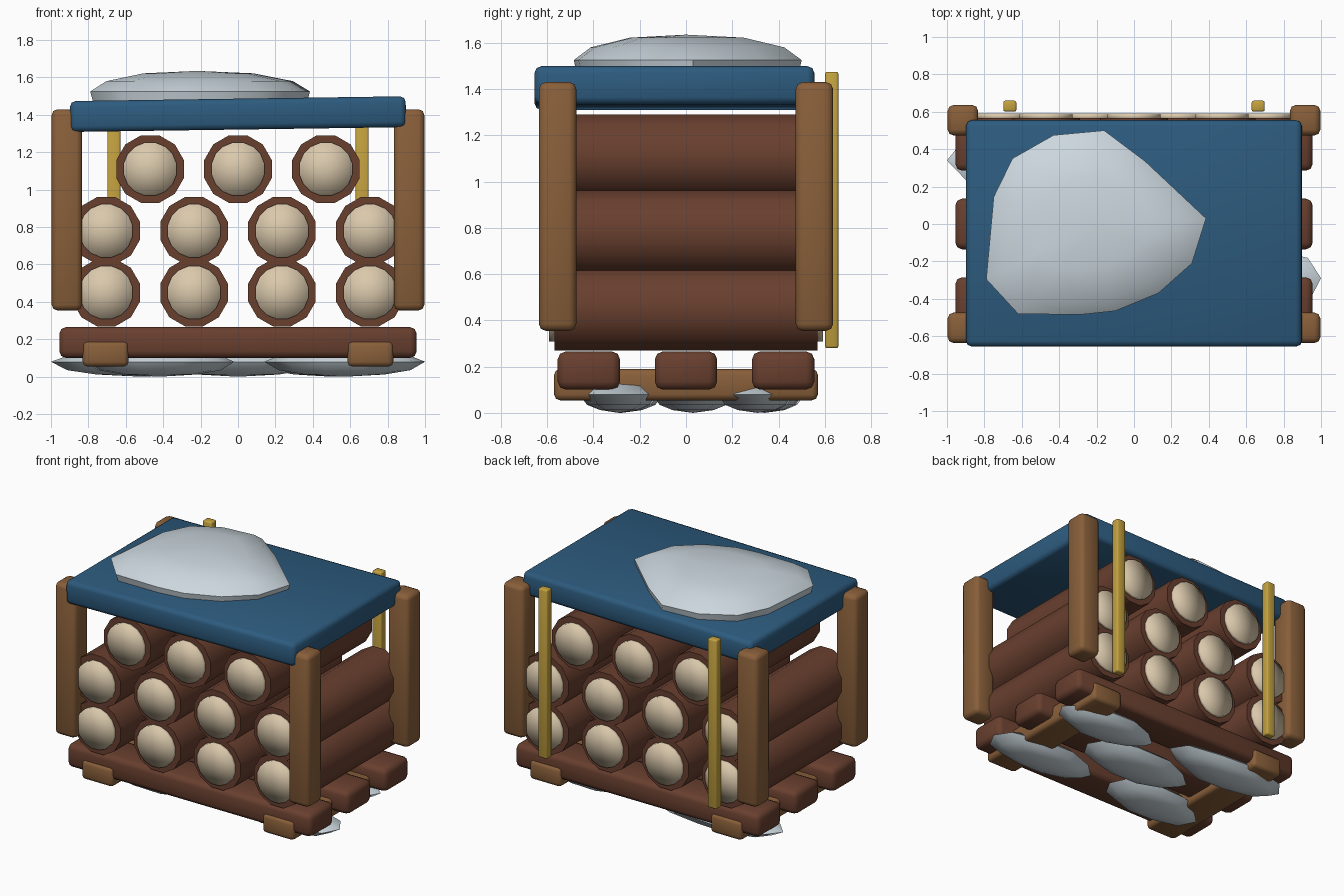
import bpy, bmesh, math, random
from mathutils import Matrix, Vector

random.seed(4)
cube = bpy.data.objects.get("Cube")
if cube:
    bpy.data.objects.remove(cube, do_unlink=True)


def material(name, rgb):
    m = bpy.data.materials.new(name)
    m.use_nodes = True
    m.diffuse_color = (*rgb, 1)
    m.node_tree.nodes["Principled BSDF"].inputs["Base Color"].default_value = (*rgb, 1)
    return m


BARK = material("dark bark brown", (0.14, 0.05, 0.028))
TIMBER = material("light timber brown", (0.25, 0.115, 0.042))
CREAM = material("cut wood cream", (0.70, 0.58, 0.41))
BLUE = material("tarp blue", (0.026, 0.105, 0.21))
YELLOW = material("marker yellow", (0.55, 0.36, 0.05))
SNOW = material("snow white", (0.60, 0.68, 0.73))


def finish(name, bm, mat, loc, angle=None):
    bmesh.ops.recalc_face_normals(bm, faces=bm.faces)
    mesh = bpy.data.meshes.new(name)
    bm.to_mesh(mesh)
    bm.free()
    mesh.materials.append(mat)
    ob = bpy.data.objects.new(name, mesh)
    ob.location = loc
    bpy.context.collection.objects.link(ob)
    bpy.ops.object.select_all(action="DESELECT")
    ob.select_set(True)
    bpy.context.view_layer.objects.active = ob
    if angle:
        bpy.ops.object.shade_smooth_by_angle(angle=math.radians(angle))
    else:
        bpy.ops.object.shade_smooth()
    return ob


def box(name, mat, loc, size, bevel=0.03):
    bm = bmesh.new()
    bmesh.ops.create_cube(bm, size=1)
    bmesh.ops.scale(bm, vec=size, verts=bm.verts)
    bmesh.ops.bevel(bm, geom=bm.edges[:], offset=bevel, segments=2,
                    profile=0.5, affect="EDGES")
    return finish(name, bm, mat, loc, 50)


def cylinder(name, mat, loc, radius, depth, sides, angle=None):
    # Axis along y, with a flat side on top
    bm = bmesh.new()
    bmesh.ops.create_cone(bm, cap_ends=True, cap_tris=True, segments=sides,
                          radius1=radius, radius2=radius, depth=depth)
    turn = Matrix.Rotation(math.pi / 2, 3, "X") @ Matrix.Rotation(math.pi / sides, 3, "Z")
    bmesh.ops.rotate(bm, matrix=turn, verts=bm.verts)
    return finish(name, bm, mat, loc, angle)


def mound(name, outline, loc, rings):
    # Stack of scaled outlines closed to a point at each end; rings are (scale, z)
    bm = bmesh.new()
    n = len(outline)
    loops = []
    for scale, z in rings:
        count = n if scale else 1
        loops.append([bm.verts.new((x * scale, y * scale, z)) for x, y in outline[:count]])
    for a, b in zip(loops, loops[1:]):
        for i in range(n):
            j = (i + 1) % n
            corners = [a[i % len(a)], a[j % len(a)], b[j % len(b)], b[i % len(b)]]
            bm.faces.new(list(dict.fromkeys(corners)))
    return finish(name, bm, SNOW, loc, 60)


# Pallet base: two runners under three slats
for side, x in (("right", -0.708), ("left", 0.708)):
    box("runner_" + side, TIMBER, (x, 0, 0.122), (0.245, 1.14, 0.135), 0.025)
for place, y in (("front", -0.42), ("middle", 0), ("back", 0.42)):
    box("slat_" + place, BARK, (0, y, 0.183), (1.91, 0.27, 0.165), 0.035)

# Stacked logs with pale cut ends
rows = [(0.45, (-0.705, -0.235, 0.235, 0.705)),
        (0.78, (-0.705, -0.235, 0.235, 0.705)),
        (1.11, (-0.47, 0, 0.47))]
for r, (z, xs) in enumerate(rows):
    for c, x in enumerate(xs):
        tag = f"{r + 1}_{c + 1}"
        cylinder("log_" + tag, BARK, (x, 0, z), 0.187, 1.135, 12, 40)
        for end, s in (("front", -1), ("back", 1)):
            cylinder(f"log_end_{end}_{tag}", CREAM, (x, s * 0.575, z), 0.145, 0.034, 16)

# Corner posts and rear marker poles
for side, s in (("right", -1), ("left", 1)):
    for place, t in (("front", -1), ("back", 1)):
        box(f"post_{place}_{side}", TIMBER, (s * 0.915, t * 0.555, 0.892),
            (0.162, 0.162, 1.075), 0.03)
    box("marker_pole_" + side, YELLOW, (s * 0.664, 0.63, 0.877),
        (0.07, 0.058, 1.195), 0.01)

# Slightly tilted cover
cover = box("cover", BLUE, (0, -0.05, 1.404), (1.795, 1.21, 0.165), 0.03)
cover.rotation_euler.y = -0.0143

# Snow lying on the cover
centre = Vector((-0.22, 0.0))
drift = [(-.43, .475), (-.16, .5), (.06, .335), (.385, .03), (.31, -.21), (.13, -.37),
         (-.1, -.465), (-.29, -.485), (-.62, -.48), (-.79, -.295), (-.75, .145), (-.65, .35)]
mound("snow_top", [Vector(p) - centre for p in drift], (centre.x, centre.y, 0),
      [(0, 1.45), (0.97, 1.46), (1, 1.525), (0.85, 1.58), (0.5, 1.622), (0, 1.635)])

# Snow clumps under the pallet
clumps = [(0.5, 0.31, 0.40, 0.17), (0.57, -0.29, 0.43, 0.18), (0.0, 0.03, 0.44, 0.18),
          (-0.515, 0.34, 0.485, 0.18), (-0.42, -0.28, 0.40, 0.18)]
for k, (x, y, a, b) in enumerate(clumps):
    outline = []
    for i in range(10):
        t = math.tau * i / 10
        f = 1 if i in (0, 5) else random.uniform(0.88, 1.08)
        outline.append((a * f * math.cos(t), b * f * math.sin(t)))
    mound(f"snow_clump_{k + 1}", outline, (x, y, 0),
          [(0, 0), (0.5, 0.012), (0.82, 0.035), (1, 0.08), (0.8, 0.115), (0.4, 0.135), (0, 0.14)])
